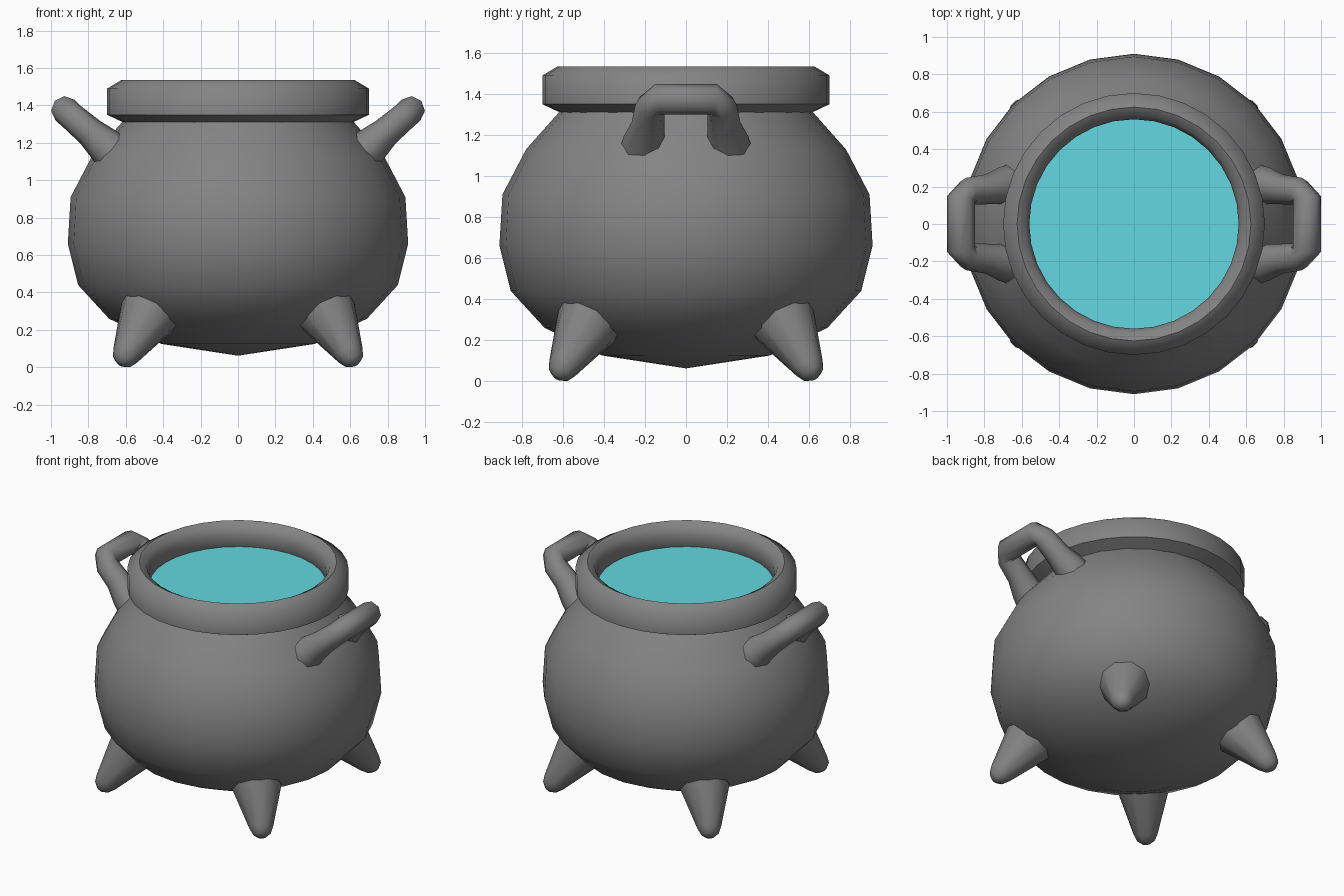
import bpy, bmesh, math
from mathutils import Vector

if "Cube" in bpy.data.objects:
    bpy.data.objects.remove(bpy.data.objects["Cube"])


def material(name, rgb):
    m = bpy.data.materials.new(name)
    m.diffuse_color = (*rgb, 1)
    m.use_nodes = True
    m.node_tree.nodes["Principled BSDF"].inputs["Base Color"].default_value = m.diffuse_color
    return m


IRON = material("dark_iron", (0.23, 0.23, 0.23))
BLUE = material("liquid_blue", (0.125, 0.69, 0.75))


def finish(name, bm, mat=IRON, angle=60):
    bmesh.ops.recalc_face_normals(bm, faces=bm.faces)
    me = bpy.data.meshes.new(name)
    bm.to_mesh(me)
    bm.free()
    me.materials.append(mat)
    ob = bpy.data.objects.new(name, me)
    bpy.context.collection.objects.link(ob)
    bpy.ops.object.select_all(action='DESELECT')
    ob.select_set(True)
    bpy.context.view_layer.objects.active = ob
    bpy.ops.object.shade_smooth_by_angle(angle=math.radians(angle))
    return ob


def bridge(bm, a, b):
    n = len(a)
    for i in range(n):
        bm.faces.new((a[i], a[(i + 1) % n], b[(i + 1) % n], b[i]))


def ring(bm, centre, u, v, r, n):
    return [bm.verts.new(centre + r * (math.cos(2 * math.pi * i / n) * u
                                       + math.sin(2 * math.pi * i / n) * v)) for i in range(n)]


X, Y, Z = Vector((1, 0, 0)), Vector((0, 1, 0)), Vector((0, 0, 1))


def lathe(name, profile, n, closed=False, pole=None):
    bm = bmesh.new()
    rings = [ring(bm, Z * z, X, Y, r, n) for r, z in profile]
    for a, b in zip(rings, rings[1:]):
        bridge(bm, a, b)
    if closed:
        bridge(bm, rings[-1], rings[0])
    if pole is not None:
        p = bm.verts.new((0, 0, pole))
        for i in range(n):
            bm.faces.new((p, rings[0][i], rings[0][(i + 1) % n]))
    return finish(name, bm)


def tube(name, points, radii, normal, n):
    # sweep along a planar path; normal is perpendicular to the path's plane
    bm = bmesh.new()
    rings = []
    for i, p in enumerate(points):
        t = (points[min(i + 1, len(points) - 1)] - points[max(i - 1, 0)]).normalized()
        rings.append(ring(bm, p, normal, t.cross(normal).normalized(), radii[i], n))
    for a, b in zip(rings, rings[1:]):
        bridge(bm, a, b)
    bm.faces.new(rings[0])
    bm.faces.new(rings[-1])
    return finish(name, bm)


# Round pot body
lathe("pot_body", [(0.41, 0.125), (0.69, 0.26), (0.855, 0.44), (0.91, 0.66),
                   (0.895, 0.91), (0.78, 1.13), (0.62, 1.31), (0.58, 1.36)], 24, pole=0.062)

# Thick rim
lathe("rim", [(0.615, 1.31), (0.70, 1.35), (0.70, 1.49), (0.625, 1.535),
              (0.58, 1.51), (0.56, 1.46), (0.56, 1.36)], 32, closed=True)

# Liquid surface
bm = bmesh.new()
bm.faces.new(ring(bm, Z * 1.38, X, Y, 0.562, 32))
finish("liquid", bm, BLUE)

# Four splayed feet with rounded tips
for k, label in enumerate(("back_right", "back_left", "front_left", "front_right")):
    a = math.radians(45 + 90 * k)
    out = Vector((math.cos(a), math.sin(a), 0))
    side = Z.cross(out)
    base, tip = out * 0.655 + Z * 0.31, out * 0.845 + Z * 0.07
    d = (tip - base).normalized()
    tube(label + "_foot", [base, tip, tip + d * 0.045, tip + d * 0.068],
         [0.172, 0.077, 0.056, 0.022], side, 10)

# Two loop handles, mirrored left and right
half = [(0.64, 0.21, 1.12, 0.115), (0.71, 0.205, 1.185, 0.10), (0.79, 0.185, 1.257, 0.08),
        (0.885, 0.175, 1.338, 0.074), (0.925, 0.14, 1.375, 0.075)]
loop = half + [(x, -y, z, r) for x, y, z, r in reversed(half)]
for s, label in ((1, "right"), (-1, "left")):
    tube(label + "_handle", [Vector((s * x, y, z)) for x, y, z, r in loop],
         [r for x, y, z, r in loop], Vector((-0.67 * s, 0, 0.742)).normalized(), 8)
